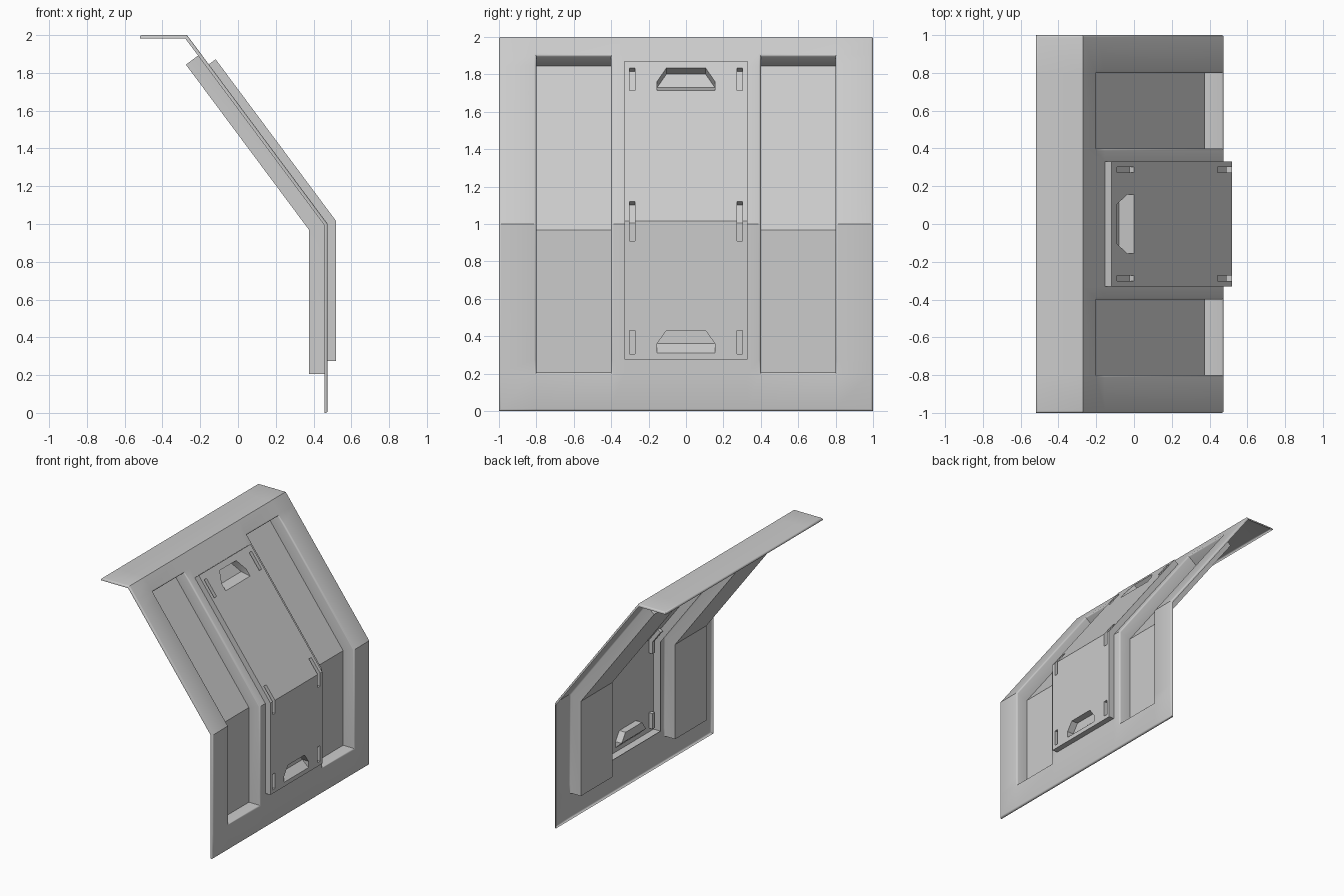
import bpy, bmesh, math

if "Cube" in bpy.data.objects:
    bpy.data.objects.remove(bpy.data.objects["Cube"])

# Side profile of the wall: upright, slope, flat top lip
PTS = [(0.475, 0.0), (0.475, 1.0), (-0.27, 2.0), (-0.52, 2.0)]
SEG = []
s_acc = 0.0
for (x0, z0), (x1, z1) in zip(PTS, PTS[1:]):
    L = math.hypot(x1 - x0, z1 - z0)
    u = ((x1 - x0) / L, (z1 - z0) / L)
    SEG.append((s_acc, s_acc + L, (x0, z0), u, (u[1], -u[0])))
    s_acc += L
BENDS = [SEG[0][1], SEG[1][1]]
END = s_acc


def place(y, s, d):
    """Point at distance s along the profile, offset outward by d (mitred at bends)."""
    for i, (a, b, p, u, n) in enumerate(SEG):
        if s <= b + 1e-6:
            t = s - a
            if i < 2 and abs(s - b) < 1e-6:
                m = SEG[i + 1][4]
                k = d / (1 + n[0] * m[0] + n[1] * m[1])
                n = (n[0] + m[0], n[1] + m[1])
                d = k
            return (p[0] + u[0] * t + n[0] * d, y, p[1] + u[1] * t + n[1] * d)


def build(name, ys, ss, depth, lip, extra=(), bevel=0.0):
    """Stepped sheet: each (y, s) cell sits at its own depth, joined by walls."""
    ys, ss = sorted(set(ys)), sorted(set(ss))
    bm = bmesh.new()
    verts = {}

    def V(y, s, d):
        k = (round(y, 4), round(s, 4), round(d, 4))
        if k not in verts:
            verts[k] = bm.verts.new(place(y, s, d))
        return verts[k]

    def cell(i, j):
        if 0 <= i < len(ys) - 1 and 0 <= j < len(ss) - 1:
            return depth((ys[i] + ys[i + 1]) / 2, (ss[j] + ss[j + 1]) / 2)
        return lip

    def wall(a, b, d0, d1):
        if d0 is not None and d1 is not None and abs(d0 - d1) > 1e-5:
            bm.faces.new((V(*a, d0), V(*b, d0), V(*b, d1), V(*a, d1)))

    for i in range(len(ys)):
        for j in range(len(ss)):
            d = cell(i, j)
            if i < len(ys) - 1 and j < len(ss) - 1 and d is not None:
                bm.faces.new([V(ys[i + p], ss[j + q], d)
                              for p, q in ((0, 0), (1, 0), (1, 1), (0, 1))])
            if j < len(ss) - 1:
                wall((ys[i], ss[j]), (ys[i], ss[j + 1]), cell(i - 1, j), d)
            if i < len(ys) - 1:
                wall((ys[i], ss[j]), (ys[i + 1], ss[j]), cell(i, j - 1), d)
    for f in extra:
        bm.faces.new([V(*p) for p in f])
    bmesh.ops.recalc_face_normals(bm, faces=bm.faces)
    if sum(f.normal.x * f.calc_area() for f in bm.faces) < 0:
        bmesh.ops.reverse_faces(bm, faces=bm.faces)
    if bevel:
        flat = {v for k, v in verts.items() if k[2] == 0}
        rim = [e for e in bm.edges if len(e.link_faces) == 2
               and all(v in flat for v in e.verts) and e.calc_face_angle() > 1.0]
        bmesh.ops.bevel(bm, geom=rim, offset=bevel, segments=3, profile=0.5,
                        affect='EDGES', clamp_overlap=True)
    me = bpy.data.meshes.new(name)
    bm.to_mesh(me)
    bm.free()
    ob = bpy.data.objects.new(name, me)
    bpy.context.collection.objects.link(ob)
    bpy.context.view_layer.objects.active = ob
    ob.select_set(True)
    bpy.ops.object.shade_smooth_by_angle(angle=math.radians(32))
    ob.select_set(False)
    return ob


# Wall sheet with two long pockets and an opening for the centre panel
P_BOT, P_TOP, P_HALF = 0.275, 2.054, 0.33
K_BOT, K_TOP = 0.205, 2.125


def wall_depth(y, s):
    if abs(y) < P_HALF and P_BOT < s < P_TOP:
        return None
    if 0.4 < abs(y) < 0.8 and K_BOT < s < K_TOP:
        return -0.098
    return 0.0


build("wall_shell", [-1, -0.8, -0.4, -P_HALF, P_HALF, 0.4, 0.8, 1],
      [0, K_BOT, P_BOT, P_TOP, K_TOP, END] + BENDS, wall_depth, -0.018, bevel=0.012)

# Raised centre panel with six slots and two finger grips
OUT, FLOOR = 0.045, -0.01
SLOTS = [(0.305, 0.43), (0.91, 1.116), (1.856, 2.006)]
GRIPS = [(0.31, 0.36, 0.43), (1.856, 1.916, 2.006)]


def panel_depth(y, s):
    if 0.272 < abs(y) < 0.302 and any(a < s < b for a, b in SLOTS):
        return 0.015
    if abs(y) < 0.155 and any(g[0] < s < g[2] for g in GRIPS):
        return None
    return OUT


grip_faces = []
for a, b, c in GRIPS:
    o = [(-0.155, a), (-0.155, b), (-0.105, c), (0.105, c), (0.155, b), (0.155, a)]
    A = [(*p, OUT) for p in o]
    F = [(*p, FLOOR) for p in o]
    grip_faces += [(A[0], A[5], F[4], F[1]), tuple(F[1:5]),
                   (A[0], A[1], F[1]), (A[4], A[5], F[4])]
    grip_faces += [(A[k], A[k + 1], F[k + 1], F[k]) for k in (1, 2, 3)]
    grip_faces += [(A[1], A[2], (-0.155, c, OUT)), (A[3], A[4], (0.155, c, OUT))]

half = [0.105, 0.155, 0.272, 0.302, P_HALF]
build("centre_panel", half + [-h for h in half],
      [P_BOT, P_TOP, BENDS[0]] + [v for t in SLOTS + GRIPS for v in t],
      panel_depth, -0.018, grip_faces)
